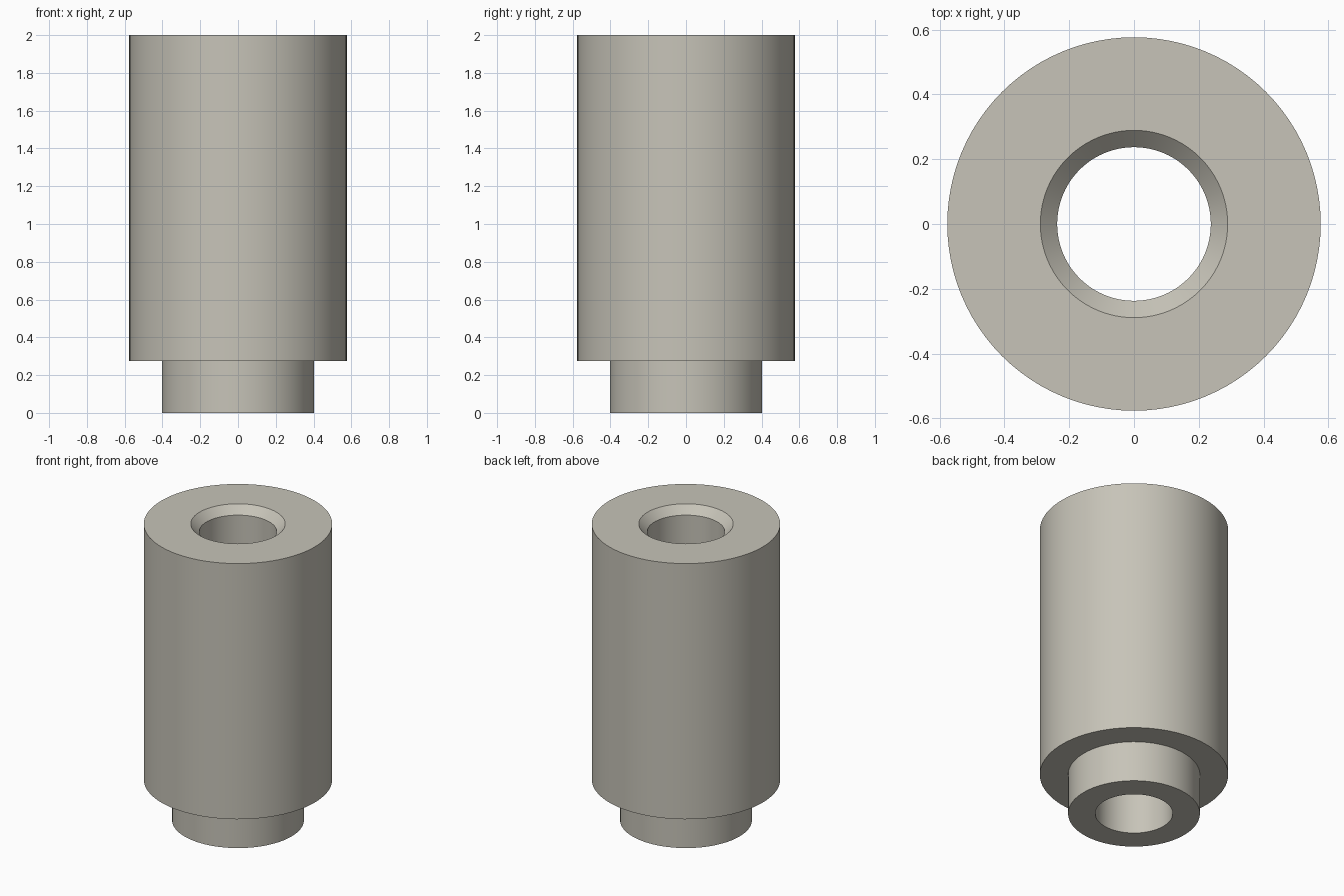
import bpy
import bmesh
import math

if "Cube" in bpy.data.objects:
    bpy.data.objects.remove(bpy.data.objects["Cube"], do_unlink=True)

SEGMENTS = 96

# Warm grey finish
grey = bpy.data.materials.new("warm_grey")
grey.use_nodes = True
colour = (0.57, 0.55, 0.48, 1.0)
grey.diffuse_color = colour
grey.node_tree.nodes["Principled BSDF"].inputs["Base Color"].default_value = colour


def lathe(name, profile):
    """Spin a closed (radius, height) profile around the z axis."""
    bm = bmesh.new()
    rings = []
    for r, z in profile:
        ring = []
        for i in range(SEGMENTS):
            a = math.tau * i / SEGMENTS
            ring.append(bm.verts.new((r * math.cos(a), r * math.sin(a), z)))
        rings.append(ring)
    for k, low in enumerate(rings):
        high = rings[(k + 1) % len(rings)]
        for i in range(SEGMENTS):
            j = (i + 1) % SEGMENTS
            bm.faces.new((low[i], low[j], high[j], high[i]))
    bmesh.ops.recalc_face_normals(bm, faces=bm.faces)
    mesh = bpy.data.meshes.new(name)
    bm.to_mesh(mesh)
    bm.free()
    mesh.materials.append(grey)
    obj = bpy.data.objects.new(name, mesh)
    bpy.context.collection.objects.link(obj)
    bpy.ops.object.select_all(action="DESELECT")
    obj.select_set(True)
    bpy.context.view_layer.objects.active = obj
    bpy.ops.object.shade_smooth_by_angle(angle=math.radians(30))
    return obj


# Stepped sleeve: narrow spigot, wide body, chamfered mouth and through bore
bore, spigot, body = 0.237, 0.403, 0.576
step, top, chamfer = 0.275, 2.0, 0.052
lathe("stepped_sleeve", [
    (bore, 0), (spigot, 0), (spigot, step), (body, step),
    (body, top), (bore + chamfer, top), (bore, top - chamfer),
])
